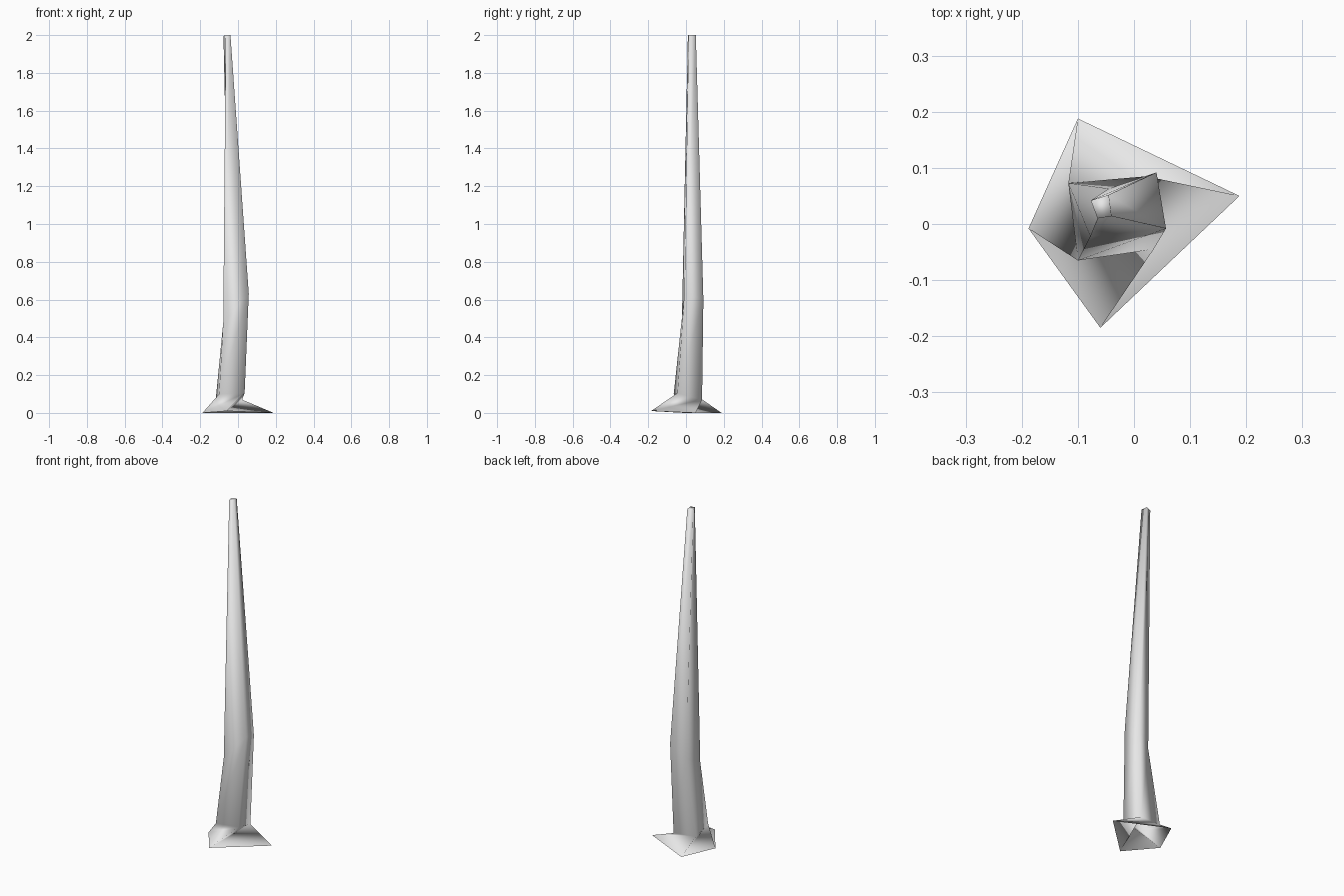
import bpy
import bmesh

cube = bpy.data.objects.get("Cube")
if cube:
    bpy.data.objects.remove(cube, do_unlink=True)

# Four-sided sections from ground to tip; corners run
# back-left, front-left, front-right, back-right
SECTIONS = [
    # ground flare
    [(-0.10, 0.188, 0.0), (-0.188, -0.008, 0.0), (-0.06, -0.185, 0.01), (0.188, 0.05, 0.0)],
    # root collar
    [(-0.117, 0.073, 0.08), (-0.10, -0.065, 0.10), (0.035, -0.045, 0.105), (0.022, 0.085, 0.07)],
    # bend in the trunk
    [(-0.045, 0.063, 0.52), (-0.078, -0.022, 0.48), (0.057, -0.008, 0.63), (0.04, 0.092, 0.60)],
    # tip
    [(-0.077, 0.042, 1.995), (-0.065, 0.010, 2.0), (-0.040, 0.014, 2.0), (-0.045, 0.052, 2.0)],
]

bark = bpy.data.materials.new("pale_grey")
bark.use_nodes = True
colour = (0.8, 0.8, 0.8, 1.0)
bark.diffuse_color = colour
bark.node_tree.nodes["Principled BSDF"].inputs["Base Color"].default_value = colour

# Skin neighbouring sections with triangles, leaving the ground end open
bm = bmesh.new()
rings = [[bm.verts.new(p) for p in section] for section in SECTIONS]
for low, high in zip(rings, rings[1:]):
    for i in range(4):
        j = (i + 1) % 4
        bm.faces.new((low[i], low[j], high[j]))
        bm.faces.new((low[i], high[j], high[i]))
bm.faces.new(rings[-1])

# Soft shading over the whole trunk
for face in bm.faces:
    face.smooth = True

mesh = bpy.data.meshes.new("trunk")
bm.to_mesh(mesh)
bm.free()
mesh.materials.append(bark)
trunk = bpy.data.objects.new("trunk", mesh)
bpy.context.collection.objects.link(trunk)
